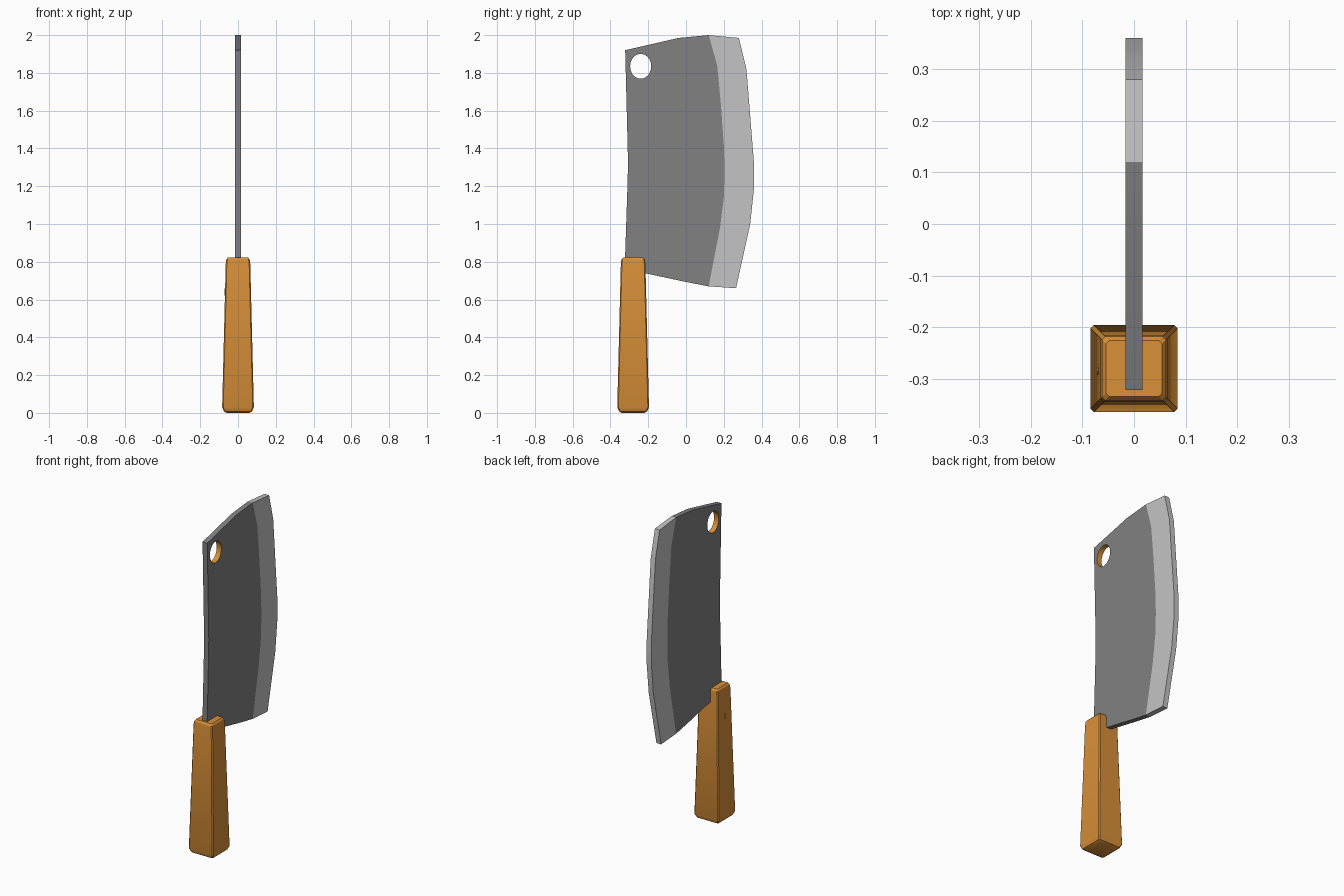
import bpy, bmesh, math
from mathutils import Matrix

if "Cube" in bpy.data.objects:
    bpy.data.objects.remove(bpy.data.objects["Cube"])


def material(name, rgb):
    m = bpy.data.materials.new(name)
    m.use_nodes = True
    m.diffuse_color = (*rgb, 1)
    m.node_tree.nodes["Principled BSDF"].inputs["Base Color"].default_value = (*rgb, 1)
    return m


dark_steel = material("dark steel", (0.22, 0.22, 0.22))
light_steel = material("light steel", (0.55, 0.55, 0.55))
wood = material("orange wood", (0.7, 0.28, 0.04))

HALF = 0.016                 # half the blade thickness
HOLE = (-0.24, 1.835)        # hole centre in (y, z)
RADII = (0.056, 0.066)


def add_object(name, bm, mats, smooth=True):
    mesh = bpy.data.meshes.new(name)
    bm.to_mesh(mesh)
    bm.free()
    for m in mats:
        mesh.materials.append(m)
    ob = bpy.data.objects.new(name, mesh)
    bpy.context.collection.objects.link(ob)
    if smooth:
        bpy.ops.object.select_all(action="DESELECT")
        ob.select_set(True)
        bpy.context.view_layer.objects.active = ob
        bpy.ops.object.shade_smooth_by_angle(angle=math.radians(30))
    return ob


def plate(outlines):
    """Filled, extruded (y, z) outlines; inner loops become holes."""
    curve = bpy.data.curves.new("outline", "CURVE")
    curve.dimensions = "2D"
    curve.fill_mode = "BOTH"
    curve.extrude = HALF
    for pts in outlines:
        s = curve.splines.new("POLY")
        s.points.add(len(pts) - 1)
        for p, (y, z) in zip(s.points, pts):
            p.co = (y, z, 0, 1)
        s.use_cyclic_u = True
    helper = bpy.data.objects.new("outline", curve)
    bpy.context.collection.objects.link(helper)
    bpy.context.view_layer.update()
    mesh = bpy.data.meshes.new_from_object(
        helper.evaluated_get(bpy.context.evaluated_depsgraph_get()))
    bm = bmesh.new()
    bm.from_mesh(mesh)
    bpy.data.objects.remove(helper)
    bpy.data.curves.remove(curve)
    bpy.data.meshes.remove(mesh)
    # stand the flat outline up in the yz plane
    bm.transform(Matrix(((0, 0, 1, 0), (1, 0, 0, 0), (0, 1, 0, 0), (0, 0, 0, 1))))
    bmesh.ops.remove_doubles(bm, verts=bm.verts, dist=1e-5)
    bmesh.ops.recalc_face_normals(bm, faces=bm.faces)
    bm.normal_update()
    for f in bm.faces:
        f.material_index = 0
    return bm


def drop(bm, rule):
    bmesh.ops.delete(bm, geom=[f for f in bm.faces if rule(f)], context="FACES")


# Blade outlines, from the top down
border = [(0.12, 2.0), (0.165, 1.84), (0.185, 1.63), (0.2, 1.42), (0.205, 1.28),
          (0.2, 1.14), (0.18, 0.98), (0.12, 0.67)]
cutting = [(0.28, 1.985), (0.32, 1.82), (0.34, 1.57), (0.36, 1.32), (0.36, 1.19),
           (0.34, 1.0), (0.265, 0.66)]
spine = [(0, 0.693), (-0.22, 0.74), (-0.322, 0.76), (-0.322, 0.84), (-0.31, 1.2),
         (-0.307, 1.32), (-0.31, 1.45), (-0.322, 1.92), (-0.04, 1.985)]
hole = [(HOLE[0] + RADII[0] * math.cos(i * math.tau / 20),
         HOLE[1] + RADII[1] * math.sin(i * math.tau / 20)) for i in range(20)]

# Blade body, with a wood-coloured lining in the hole
bm = plate([border + spine, hole])
for f in bm.faces:
    c = f.calc_center_median()
    if abs(f.normal.x) < 0.5 and math.hypot(c.y - HOLE[0], c.z - HOLE[1]) < 0.07:
        f.material_index = 1
drop(bm, lambda f: f.normal.y > 0.9 and f.material_index == 0)
add_object("blade_body", bm, [dark_steel, wood])

# Cutting edge band
bm = plate([border + cutting[::-1]])
drop(bm, lambda f: f.normal.y < -0.9)
add_object("cutting_edge", bm, [light_steel])

# Handle: stacked square rings with slightly chamfered corners
CY = -0.28
bm = bmesh.new()
rings = []
for z, r in [(0, 0.06), (0.008, 0.074), (0.03, 0.084), (0.79, 0.065),
             (0.812, 0.062), (0.822, 0.054)]:
    k = r - 0.006
    corners = [(r, -k), (r, k), (k, r), (-k, r), (-r, k), (-r, -k), (-k, -r), (k, -r)]
    rings.append([bm.verts.new((x, CY + y, z)) for x, y in corners])
for low, high in zip(rings, rings[1:]):
    for i in range(8):
        j = (i + 1) % 8
        bm.faces.new((low[i], low[j], high[j], high[i]))
bm.faces.new(rings[0][::-1])
bm.faces.new(rings[-1])
add_object("handle", bm, [wood])

# Small oval peg on one side of the handle
bm = bmesh.new()
bmesh.ops.create_cone(bm, cap_ends=True, segments=12, radius1=0.01, radius2=0.01, depth=0.008)
bm.transform(Matrix.Translation((-0.068, CY - 0.005, 0.64))
             @ Matrix.Diagonal((1, 0.7, 1.8, 1))
             @ Matrix.Rotation(math.pi / 2, 4, "Y"))
add_object("handle_peg", bm, [wood])
